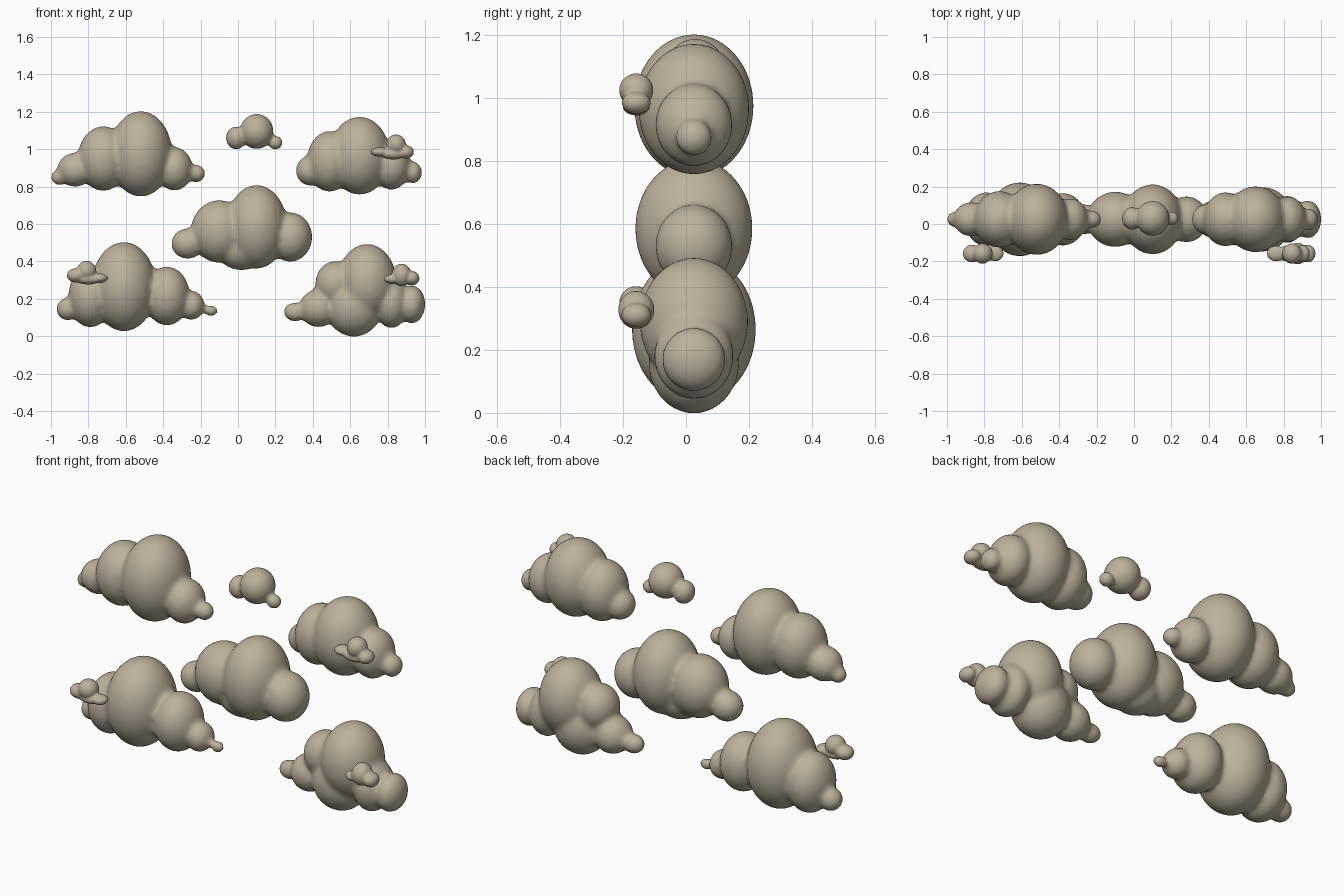
import bpy
import bmesh
from mathutils import Matrix, Vector

default_cube = bpy.data.objects.get("Cube")
if default_cube:
    bpy.data.objects.remove(default_cube, do_unlink=True)

# One warm stone colour for every cloud
stone = bpy.data.materials.new("warm_stone")
stone.use_nodes = True
stone.diffuse_color = (.5, .44, .33, 1)
stone.node_tree.nodes["Principled BSDF"].inputs["Base Color"].default_value = stone.diffuse_color


def puff_depth(height):
    """Big puffs are flattened front to back, small ones stay round."""
    return .7 * height + .03 if height > .1 else height


def make_cloud(name, puffs, y, voxel, depth=puff_depth):
    """Merge ellipsoid puffs (x, z, half width, half height) into one soft body."""
    bm = bmesh.new()
    for x, z, width, height in puffs:
        size = Vector((width, depth(height), height))
        place = Matrix.Translation((x, y, z)) @ Matrix.Diagonal(size).to_4x4()
        bmesh.ops.create_icosphere(bm, subdivisions=4, radius=1.015, matrix=place)
    mesh = bpy.data.meshes.new(name)
    bm.to_mesh(mesh)
    bm.free()
    mesh.materials.append(stone)
    cloud = bpy.data.objects.new(name, mesh)
    bpy.context.collection.objects.link(cloud)

    # Weld the puffs and soften the creases between them
    weld = cloud.modifiers.new("weld_puffs", "REMESH")
    weld.mode = "VOXEL"
    weld.voxel_size = voxel
    weld.use_smooth_shade = True
    soften = cloud.modifiers.new("soften_creases", "SMOOTH")
    soften.factor = .5
    soften.iterations = 5
    return cloud


# Large clouds, all in the same plane
large_clouds = {
    "upper_right_cloud": [
        (-.52, .975, .165, .225),
        (-.72, .95, .135, .17),
        (-.87, .89, .095, .09),
        (-.955, .85, .045, .042),
        (-.34, .895, .095, .115),
        (-.225, .87, .05, .047),
    ],
    "middle_cloud": [
        (.1, .585, .16, .22),
        (.02, .48, .14, .125),
        (.28, .53, .115, .13),
        (-.1, .56, .15, .165),
        (-.27, .495, .085, .08),
    ],
    "upper_left_cloud": [
        (.65, .965, .16, .205),
        (.49, .935, .12, .16),
        (.39, .885, .08, .08),
        (.82, .915, .1, .13),
        (.935, .875, .048, .058),
    ],
    "lower_right_cloud": [
        (-.61, .265, .17, .235),
        (-.79, .21, .115, .16),
        (-.91, .145, .06, .06),
        (-.38, .215, .12, .155),
        (-.25, .165, .07, .077),
        (-.145, .137, .038, .03),
    ],
    "lower_left_cloud": [
        (.69, .29, .155, .2),
        (.62, .16, .15, .16),
        (.52, .28, .105, .12),
        (.43, .15, .1, .1),
        (.305, .13, .06, .05),
        (.82, .18, .09, .135),
        (.93, .17, .07, .1),
    ],
}
for name, puffs in large_clouds.items():
    make_cloud(name, puffs, y=.025, voxel=.014)

# Small cloud floating alone at the top
make_cloud("small_top_cloud", [
    (.1, 1.095, .088, .092),
    (-.01, 1.06, .053, .06),
    (.2, 1.035, .038, .036),
], y=.03, voxel=.009)

# Wisps in front of the large clouds
wisps = {
    "upper_left_wisp": [
        (.845, 1.025, .052, .053),
        (.76, .985, .05, .025),
        (.9, .985, .04, .035),
        (.83, .975, .07, .03),
    ],
    "lower_right_wisp": [
        (-.81, .35, .052, .052),
        (-.865, .325, .05, .038),
        (-.74, .31, .043, .025),
        (-.8, .305, .07, .028),
    ],
    "lower_left_wisp": [
        (.875, .327, .052, .06),
        (.825, .305, .045, .025),
        (.93, .31, .04, .038),
    ],
}


def wisp_depth(height):
    return .45 * height + .03


for name, puffs in wisps.items():
    make_cloud(name, puffs, y=-.158, voxel=.007, depth=wisp_depth)
